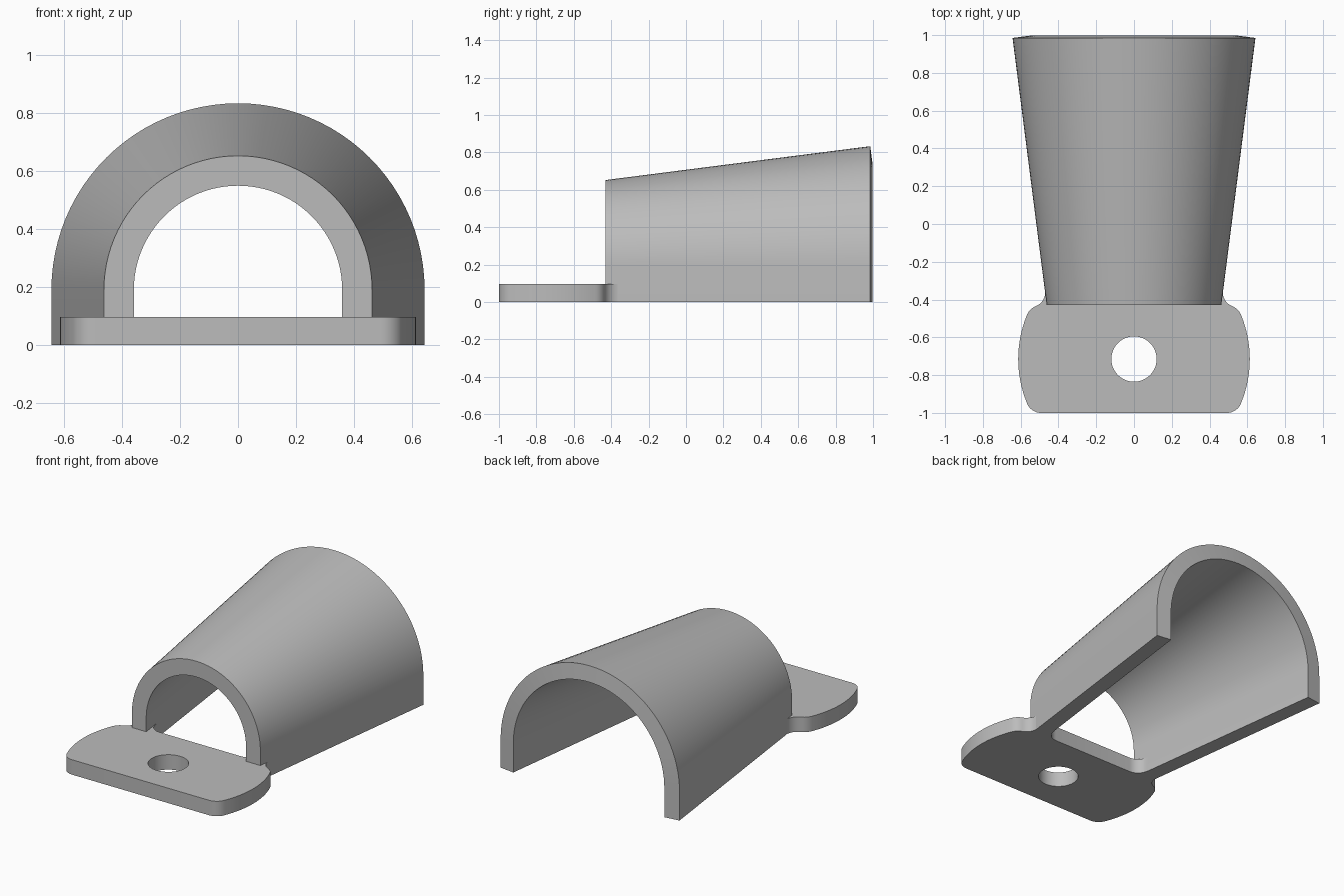
import bpy, bmesh
from math import sin, cos, pi, radians

cube = bpy.data.objects.get("Cube")
if cube:
    bpy.data.objects.remove(cube)

grey = bpy.data.materials.new("plain grey")
grey.use_nodes = True
grey.diffuse_color = (0.5, 0.5, 0.5, 1)
grey.node_tree.nodes["Principled BSDF"].inputs["Base Color"].default_value = (0.5, 0.5, 0.5, 1)


def arc(cx, cy, r, start, end, n):
    """Points on a circle between two angles in degrees."""
    angles = [radians(start + (end - start) * i / n) for i in range(n + 1)]
    return [(cx + r * cos(a), cy + r * sin(a)) for a in angles]


def finish(obj):
    obj.data.materials.clear()
    obj.data.materials.append(grey)
    bpy.ops.object.select_all(action='DESELECT')
    obj.select_set(True)
    bpy.context.view_layer.objects.active = obj
    bpy.ops.object.shade_smooth_by_angle(angle=radians(30))


# Flared arch: half-round vault on straight feet, swept through four rims
def arch_section(r, y):
    pts = [(r, 0)] + arc(0, 0.19, r, 0, 180, 48) + [(-r, 0)]
    return [(x, y, z) for x, z in pts]


rims = [(0.462, -0.43), (0.643, 0.985), (0.543, 0.998), (0.359, -0.43)]
bm = bmesh.new()
loops = [[bm.verts.new(p) for p in arch_section(r, y)] for r, y in rims]
for k in range(4):
    a, b = loops[k], loops[(k + 1) % 4]
    for i in range(len(a) - 1):
        bm.faces.new((a[i], a[i + 1], b[i + 1], b[i]))
for end in (0, -1):
    bm.faces.new([loop[end] for loop in loops])
bmesh.ops.recalc_face_normals(bm, faces=bm.faces)
mesh = bpy.data.meshes.new("flared_arch")
bm.to_mesh(mesh)
bm.free()
arch = bpy.data.objects.new("flared_arch", mesh)
bpy.context.collection.objects.link(arch)
finish(arch)

# Mounting tab: rounded outline blended into the arch feet, with a bolt hole
HOLE_Y, THICK = -0.715, 0.097
half = arc(0.492, -0.92, 0.08, -90, -23, 8)             # front corner
half += arc(0, HOLE_Y, 0.613, -22, 22, 16)              # bowed side
half += arc(0.492, -0.51, 0.08, 23, 68.7, 6)            # back corner
half += arc(0.55, -0.361, 0.08, 248.7, 180, 8)[1:]      # outer fillet
half += [(0.42, -0.34)]                                 # inside the wall
half += arc(0.292, -0.31, 0.08, 0, -90, 8)              # inner fillet
outline = half + [(-x, y) for x, y in reversed(half)]
hole = arc(0, HOLE_Y, 0.12, 0, 352.5, 47)

curve = bpy.data.curves.new("mounting_tab", 'CURVE')
curve.dimensions = '2D'
curve.fill_mode = 'BOTH'
curve.extrude = THICK / 2
for pts in (outline, hole):
    spline = curve.splines.new('POLY')
    spline.points.add(len(pts) - 1)
    for p, (x, y) in zip(spline.points, pts):
        p.co = (x, y, 0, 1)
    spline.use_cyclic_u = True
tab = bpy.data.objects.new("mounting_tab", curve)
bpy.context.collection.objects.link(tab)
bpy.ops.object.select_all(action='DESELECT')
tab.select_set(True)
bpy.context.view_layer.objects.active = tab
bpy.ops.object.convert(target='MESH')
tab = bpy.context.view_layer.objects.active

# Weld the tab and stand it on the floor
bm = bmesh.new()
bm.from_mesh(tab.data)
bmesh.ops.remove_doubles(bm, verts=bm.verts, dist=0.0001)
bmesh.ops.translate(bm, verts=bm.verts, vec=(0, 0, THICK / 2))
bmesh.ops.recalc_face_normals(bm, faces=bm.faces)
bm.to_mesh(tab.data)
bm.free()
finish(tab)
